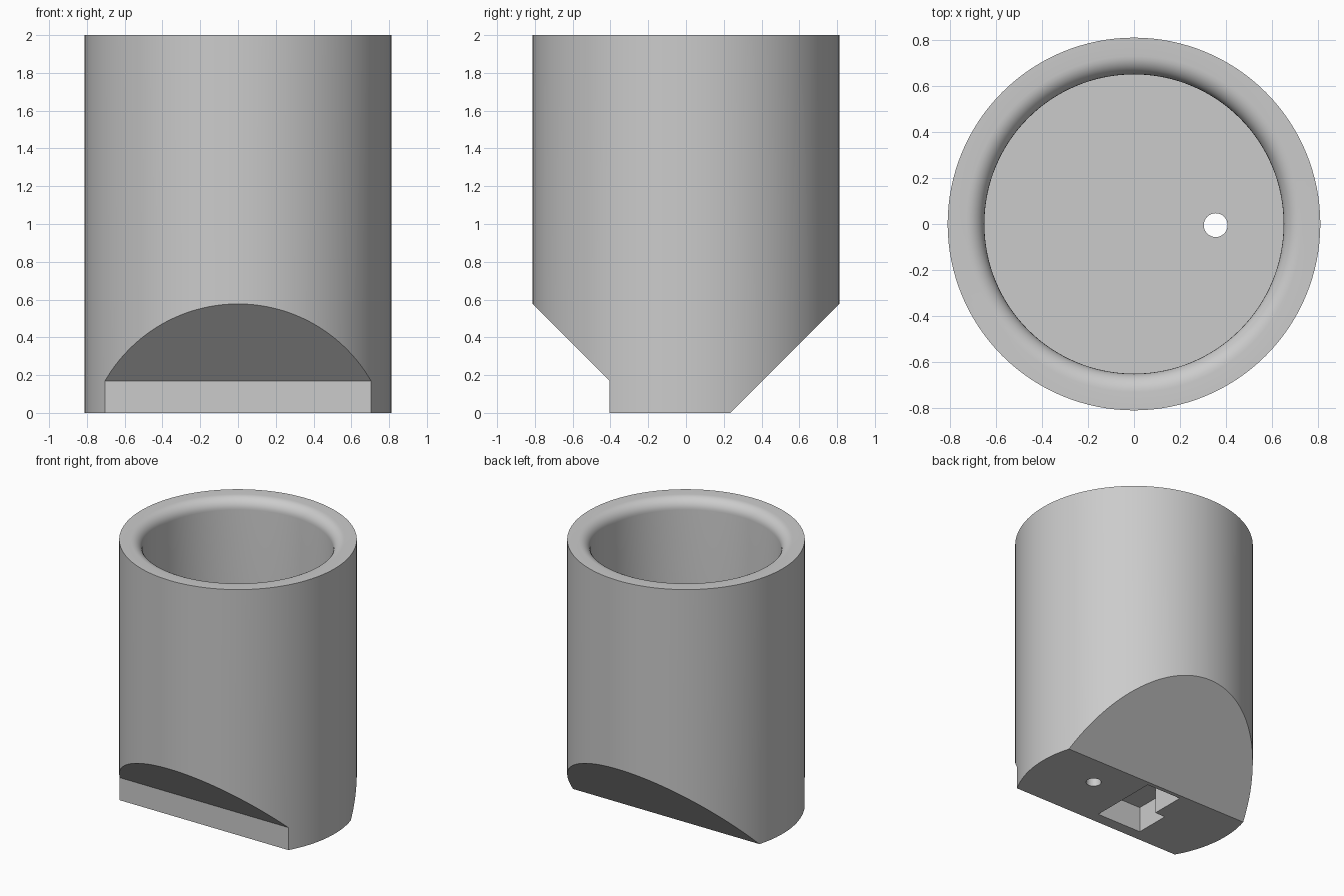
import bpy, bmesh, math
from mathutils import Matrix

if "Cube" in bpy.data.objects:
    bpy.data.objects.remove(bpy.data.objects["Cube"], do_unlink=True)

R, BORE, FLOOR, LIP = 0.812, 0.652, 0.58, 0.08

grey = bpy.data.materials.new("plain_grey")
grey.use_nodes = True
colour = (0.6, 0.6, 0.6, 1)
grey.diffuse_color = colour
grey.node_tree.nodes["Principled BSDF"].inputs["Base Color"].default_value = colour


def finish(name, bm):
    bmesh.ops.recalc_face_normals(bm, faces=bm.faces)
    mesh = bpy.data.meshes.new(name)
    bm.to_mesh(mesh)
    bm.free()
    mesh.materials.append(grey)
    obj = bpy.data.objects.new(name, mesh)
    bpy.context.collection.objects.link(obj)
    return obj


def lathe(name, profile, steps):
    bm = bmesh.new()
    verts = [bm.verts.new((r, 0, z)) for r, z in profile]
    edges = [bm.edges.new(pair) for pair in zip(verts, verts[1:])]
    bmesh.ops.spin(bm, geom=verts + edges, cent=(0, 0, 0), axis=(0, 0, 1),
                   angle=math.tau, steps=steps)
    bmesh.ops.remove_doubles(bm, verts=bm.verts, dist=0.0001)
    return finish(name, bm)


def prism(name, points, place, direction):
    bm = bmesh.new()
    face = bm.faces.new([bm.verts.new(place(a, b)) for a, b in points])
    side = bmesh.ops.extrude_face_region(bm, geom=[face])["geom"]
    bmesh.ops.translate(bm, vec=direction,
                        verts=[v for v in side if isinstance(v, bmesh.types.BMVert)])
    return finish(name, bm)


# Cup body with a rounded inner lip
lip = [(BORE + LIP - LIP * math.cos(t), 2 - LIP + LIP * math.sin(t))
       for t in (i * math.pi / 16 for i in range(9))]
cup = lathe("cup_body", [(0, 0), (R, 0), (R, 2)] + lip[::-1]
            + [(BORE, FLOOR), (0, FLOOR)], 128)

# Sloped cuts at the front and back of the base
across = lambda y, z: (-1, y, z)
front_cut = prism("front_cut", [(-0.405, -0.1), (-0.405, 0.17), (-1.005, 0.77), (-1.005, -0.1)],
                  across, (2, 0, 0))
back_cut = prism("back_cut", [(0.135, -0.1), (1.035, 0.8), (1.035, -0.1)], across, (2, 0, 0))

# Stepped pocket under the base
pocket = prism("base_pocket", [(0.05, -0.32), (-0.32, -0.32), (-0.32, -0.054),
                               (-0.236, -0.054), (-0.236, 0.205), (0.05, 0.205)],
               lambda x, y: (x, y, -0.1), (0, 0, 0.29))

# Drain hole through the floor
bm = bmesh.new()
bmesh.ops.create_cone(bm, cap_ends=True, segments=32, radius1=0.052, radius2=0.052, depth=1,
                      matrix=Matrix.Translation((0.356, -0.005, 0.3)))
hole = finish("drain_hole", bm)

bpy.context.view_layer.objects.active = cup
for cutter in (front_cut, back_cut, pocket, hole):
    cutter.hide_render = True
    mod = cup.modifiers.new(cutter.name, "BOOLEAN")
    mod.operation, mod.solver, mod.object = "DIFFERENCE", "EXACT", cutter
    bpy.ops.object.modifier_apply(modifier=mod.name)
    bpy.data.objects.remove(cutter, do_unlink=True)

# Smooth curved walls, crisp edges
bpy.ops.object.select_all(action="DESELECT")
cup.select_set(True)
bpy.ops.object.shade_smooth_by_angle(angle=math.radians(30))
